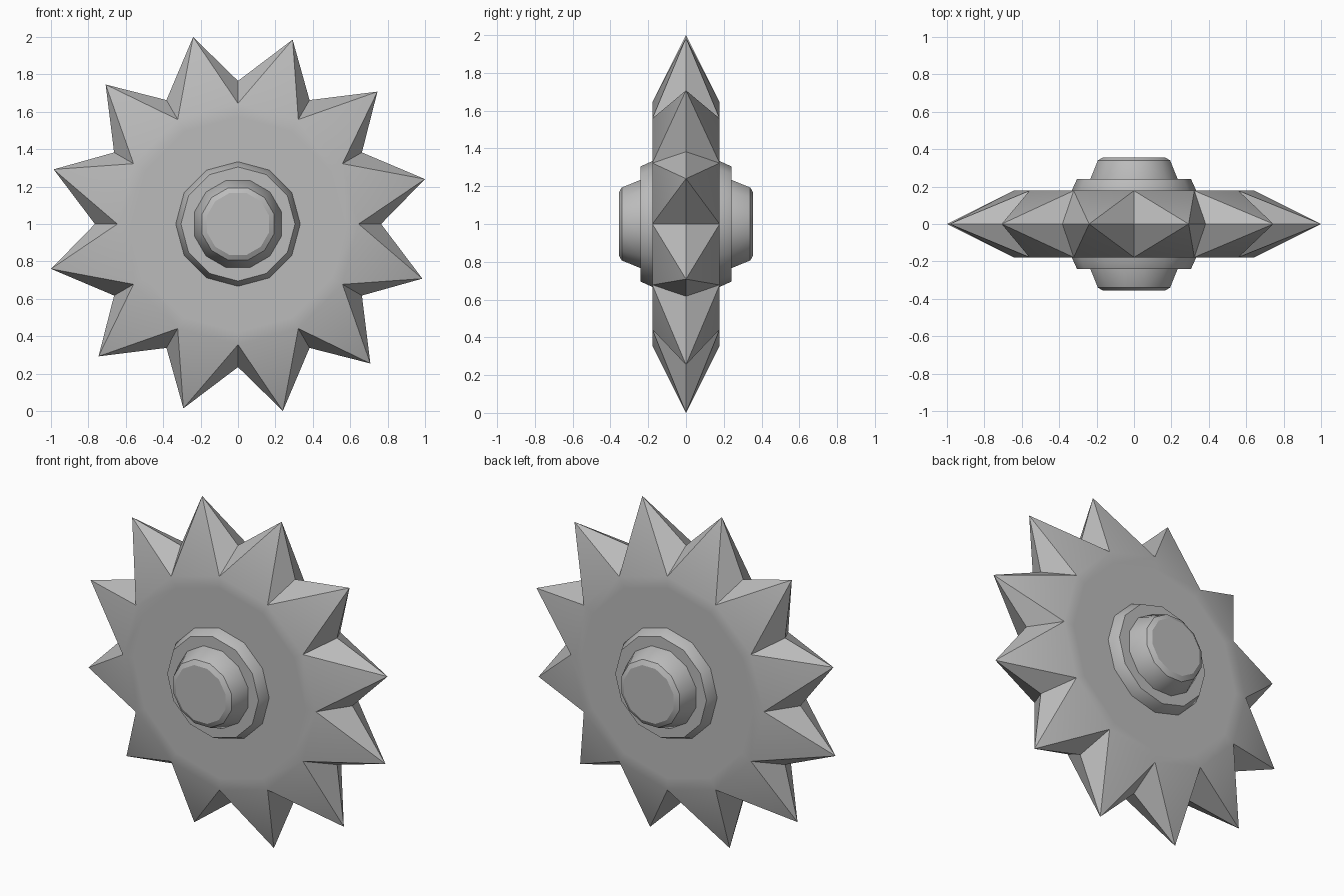
import bpy, bmesh
from math import sin, cos, radians

if "Cube" in bpy.data.objects:
    bpy.data.objects.remove(bpy.data.objects["Cube"], do_unlink=True)

SIDES = 12
STEP = 360 / SIDES
CENTRE_Z = 1.0

grey = bpy.data.materials.new("plain grey")
grey.use_nodes = True
grey.diffuse_color = (0.5, 0.5, 0.5, 1)
grey.node_tree.nodes["Principled BSDF"].inputs["Base Color"].default_value = (0.5, 0.5, 0.5, 1)


def ring(bm, radius, y, turn=0.0):
    """Ring of vertices around the y axis, turned by an angle in degrees."""
    angles = [radians(turn + STEP * i) for i in range(SIDES)]
    return [bm.verts.new((radius * cos(a), y, CENTRE_Z + radius * sin(a))) for a in angles]


def bridge(bm, a, b):
    for i in range(SIDES):
        j = (i + 1) % SIDES
        bm.faces.new((a[i], a[j], b[j], b[i]))


def finish(bm, name):
    bmesh.ops.recalc_face_normals(bm, faces=bm.faces)
    mesh = bpy.data.meshes.new(name)
    bm.to_mesh(mesh)
    bm.free()
    mesh.materials.append(grey)
    obj = bpy.data.objects.new(name, mesh)
    bpy.context.collection.objects.link(obj)
    bpy.ops.object.select_all(action="DESELECT")
    obj.select_set(True)
    bpy.context.view_layer.objects.active = obj
    bpy.ops.object.shade_smooth_by_angle(angle=radians(30))


# Spiked wheel: flat discs on both sides, twelve slightly twisted spikes
bm = bmesh.new()
tips = ring(bm, 1.028, 0, 13.5)
valleys = ring(bm, 0.765, 0)
for y in (-0.178, 0.178):
    rim = ring(bm, 0.645, y)
    disc = ring(bm, 0.575, y)
    bm.faces.new(disc)
    bridge(bm, disc, rim)
    for i in range(SIDES):
        j = (i + 1) % SIDES
        bm.faces.new((rim[i], rim[j], tips[i]))
        bm.faces.new((rim[i], tips[i], valleys[i]))
        bm.faces.new((rim[j], valleys[j], tips[i]))
finish(bm, "spiked_wheel")


def lathe(name, side, profile, turn):
    """Capped stack of rings given as (radius, distance from the middle)."""
    bm = bmesh.new()
    rings = [ring(bm, r, side * d, turn) for r, d in profile]
    for a, b in zip(rings, rings[1:]):
        bridge(bm, a, b)
    bm.faces.new(rings[-1])
    finish(bm, name)


# Stepped hub on each side
for label, side in (("front", -1), ("back", 1)):
    lathe(label + "_hub_flange", side, [(0.333, 0.17), (0.333, 0.178), (0.305, 0.24)], 0)
    lathe(label + "_hub_cap", side, [(0.242, 0.23), (0.242, 0.24), (0.2, 0.34), (0.172, 0.356)], 15)
